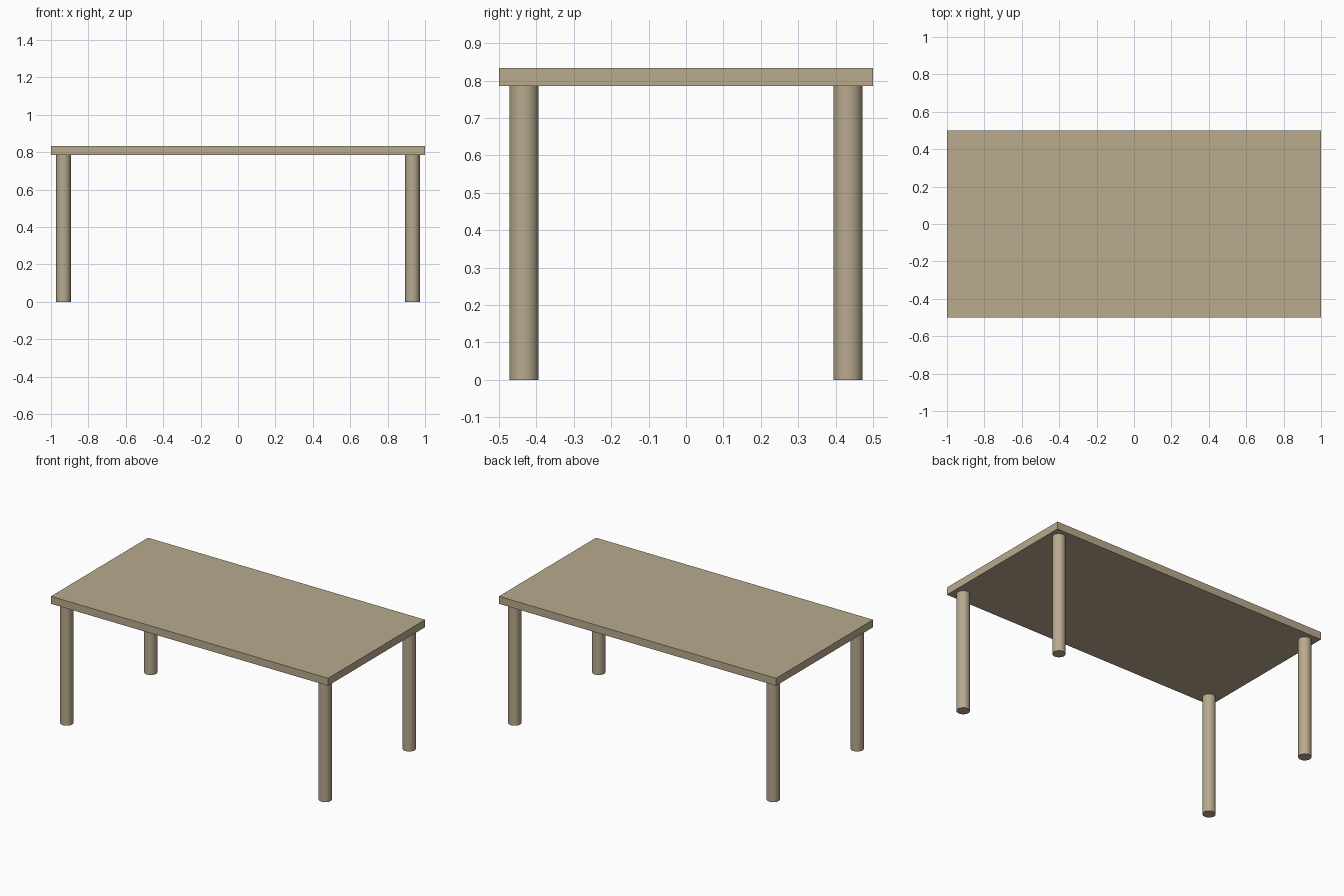
import bpy

if "Cube" in bpy.data.objects:
    bpy.data.objects.remove(bpy.data.objects["Cube"])

TOP_Z, UNDER_Z = 0.834, 0.785
LEG_X, LEG_Y, LEG_R = 0.933, 0.433, 0.039

wood = bpy.data.materials.new("wood")
wood.diffuse_color = (0.48, 0.40, 0.27, 1)
wood.use_nodes = True
wood.node_tree.nodes["Principled BSDF"].inputs["Base Color"].default_value = wood.diffuse_color

# Table top
bpy.ops.mesh.primitive_cube_add(size=1, location=(0, 0, (TOP_Z + UNDER_Z) / 2))
top = bpy.context.object
top.name = "table_top"
top.scale = (2, 1, TOP_Z - UNDER_Z)
bpy.ops.object.transform_apply(location=False, rotation=False, scale=True)
top.data.materials.append(wood)

# Four round legs
for side, sx in (("left", -1), ("right", 1)):
    for end, sy in (("front", -1), ("back", 1)):
        bpy.ops.mesh.primitive_cylinder_add(
            vertices=32, radius=LEG_R, depth=UNDER_Z,
            location=(sx * LEG_X, sy * LEG_Y, UNDER_Z / 2))
        leg = bpy.context.object
        leg.name = f"{end}_{side}_leg"
        leg.data.materials.append(wood)
        bpy.ops.object.shade_smooth_by_angle()
